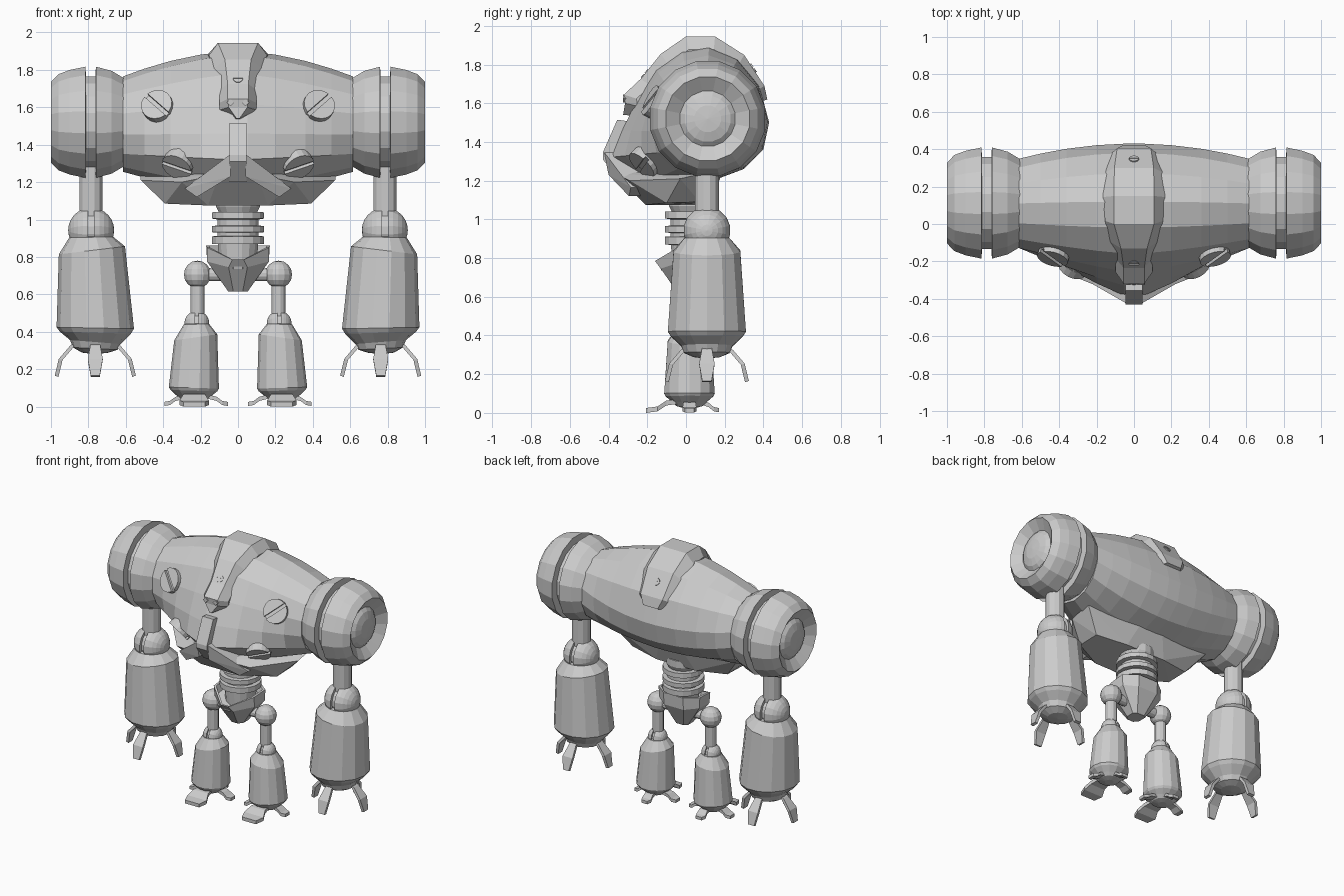
import bpy, bmesh
from math import sin, cos, pi, radians, sqrt
from mathutils import Vector, Matrix
from mathutils.bvhtree import BVHTree

if "Cube" in bpy.data.objects:
    bpy.data.objects.remove(bpy.data.objects["Cube"])


def finish(name, bm, mirror=False):
    bmesh.ops.remove_doubles(bm, verts=bm.verts, dist=1e-5)
    bmesh.ops.recalc_face_normals(bm, faces=bm.faces)
    me = bpy.data.meshes.new(name)
    bm.to_mesh(me)
    ob = bpy.data.objects.new(name, me)
    bpy.context.collection.objects.link(ob)
    if mirror:
        m = ob.modifiers.new("mirror", 'MIRROR')
        m.use_mirror_merge = False
    return ob


def loft(name, rings, mirror=False):
    """Skin closed rings of equal length and cap both ends."""
    bm = bmesh.new()
    vs = [[bm.verts.new(p) for p in r] for r in rings]
    n = len(vs[0])
    for a, b in zip(vs, vs[1:]):
        for i in range(n):
            j = (i + 1) % n
            bm.faces.new((a[i], a[j], b[j], b[i]))
    bm.faces.new(vs[0])
    bm.faces.new(vs[-1])
    return finish(name, bm, mirror)


def hull(name, pts, mirror=False):
    bm = bmesh.new()
    for p in pts:
        bm.verts.new(p)
    bmesh.ops.convex_hull(bm, input=bm.verts)
    bmesh.ops.dissolve_limit(bm, angle_limit=0.02, verts=bm.verts, edges=bm.edges)
    return finish(name, bm, mirror)


def lathe(name, M, prof, n=16, mirror=False):
    """Profile of (height, radius) turned round the local z axis of M."""
    return loft(name, [[M @ Vector((r * cos(2 * pi * (i + .5) / n), r * sin(2 * pi * (i + .5) / n), t))
                        for i in range(n)] for t, r in prof], mirror)


def at(x, y, z, axis='Z'):
    M = Matrix.Translation((x, y, z))
    return M @ Matrix.Rotation(pi / 2, 4, 'Y') if axis == 'X' else M


def ball(r, t0=-1.0, steps=6):
    ts = [t0 + (1 - t0) * sin(pi / 2 * i / steps) for i in range(steps + 1)]
    if t0 < 0:
        ts = [-cos(pi * i / 8) for i in range(9)]
    return [(t * r, r * sqrt(max(0, 1 - t * t))) for t in ts]


def limb(name, cx, cy, rows, n=14):
    """Rows of (radius, z, x shift, tilt): a can with a slanted shoulder."""
    loft(name, [[(cx + dx + r * cos(2 * pi * i / n), cy + r * sin(2 * pi * i / n), z - k * r * cos(2 * pi * i / n))
                 for i in range(n)] for r, z, dx, k in rows], True)


def digit(name, cx, cy, ang, path, off):
    """Bent plate running outwards; path of (distance, z, half width)."""
    rings = []
    for d, z, w in path:
        ring = [(d, -w, z), (d, w, z), (d + off[0], w, z + off[1]), (d + off[0], -w, z + off[1])]
        rings.append([Matrix.Translation((cx, cy, 0)) @ Matrix.Rotation(radians(ang), 4, 'Z') @ Vector(p)
                      for p in ring])
    loft(name, rings, True)


def screw(name, loc, normal, r, ang, mirror):
    M = Matrix.Translation(loc) @ normal.to_track_quat('Z', 'Y').to_matrix().to_4x4() \
        @ Matrix.Rotation(radians(ang), 4, 'Z')
    lathe(name + "_base", M, [(-r * .7, r * .98), (r * .08, r * .98)], 16, mirror)
    for s in (1, -1):
        arc = [(r * cos(radians(a)), s * r * sin(radians(a))) for a in range(8, 173, 20)] + \
              [(-r * cos(radians(8)), s * r * sin(radians(8)))]
        hull(name + "_head", [M @ Vector((x, y, z)) for x, y in arc for z in (-r * .3, r * .3)], mirror)


# barrel torso: centre section blended into round ends
mid = [(.12, 1.90), (.27, 1.83), (.38, 1.69), (.43, 1.5), (.40, 1.36), (.30, 1.26), (.14, 1.20),
       (-.05, 1.14), (-.25, 1.17), (-.40, 1.32), (-.34, 1.46), (-.26, 1.62), (-.16, 1.78), (-.02, 1.88)]
rings = []
for x in (-.615, -.5, -.36, -.2, -.05, .05, .2, .36, .5, .615):
    ring = []
    for i, (y, z) in enumerate(mid):
        a = 2 * pi * i / len(mid)
        w = (abs(x) / .615) ** min(2, max(1.2, 1.6 + 1.5 * y))
        ring.append((x, y + w * (.11 + .245 * sin(a) - y), z + w * (1.51 + .255 * cos(a) - z)))
    rings.append(ring)
torso = loft("torso", rings)

# belly pan under the torso
hull("belly_pan", [(s * x, y, z) for s in (1, -1) for x, y, z in (
    (.52, -.03, 1.21), (.52, .14, 1.25), (.30, -.29, 1.2), (.1, -.37, 1.24), (.1, .18, 1.22),
    (.39, -.1, 1.085), (.16, -.21, 1.075), (.39, .07, 1.09), (.16, .12, 1.075))])

# jaw strip and its two diagonal arms
hull("jaw_strip", [(s * .045, y, z) for s in (1, -1) for y, z in (
    (-.355, 1.515), (-.43, 1.345), (-.43, 1.31), (-.34, 1.2), (-.2, 1.2), (-.25, 1.5))])
hull("jaw_arm", [(x, y + d, z) for d in (0, .12) for x, y, z in (
    (.04, -.425, 1.35), (.04, -.40, 1.23), (.22, -.295, 1.12), (.285, -.285, 1.165))], True)

# crest running over the top
C = Vector((0, .11, 1.5))
rings = []
for y, z, wt, wb in ((-.325, 1.54, .008, .015), (-.315, 1.60, .05, .10), (-.32, 1.645, .055, .10),
                     (-.235, 1.725, .055, .10), (-.13, 1.855, .07, .13), (0, 1.945, .107, .155),
                     (.15, 1.945, .107, .165), (.30, 1.85, .105, .165), (.405, 1.69, .09, .14),
                     (.42, 1.62, .06, .09)):
    P = Vector((0, y, z))
    ring = [C + (P - C) * k + Vector((w, 0, 0)) for w, k in
            ((-wt, 1), (wt, 1), (wb, .85), (wb, .7), (-wb, .7), (-wb, .85))]
    rings.append(ring)
loft("crest", rings)
screw("crest_front_screw", (0, -.21, 1.75), Vector((0, -.77, .63)), .026, 0, False)
screw("crest_back_screw", (0, .345, 1.78), Vector((0, .83, .55)), .026, 0, False)
lathe("eye", at(.04, -.32, 1.625) @ Matrix.Rotation(pi / 2, 4, 'X') @ Matrix.Rotation(pi / 4, 4, 'Z'),
      [(-.03, .02), (.006, .02)], 4, True)

# big slotted screws set on the torso surface
bm = bmesh.new()
bm.from_mesh(torso.data)
tree = BVHTree.FromBMesh(bm)
for nm, x, z, ang in (("upper_screw", .43, 1.605, 40), ("lower_screw", .32, 1.295, 25)):
    hit, nrm, _, _ = tree.ray_cast(Vector((x, -2, z)), Vector((0, 1, 0)))
    screw(nm, hit, nrm, .085, ang, True)
bm.free()

# shoulder drums with groove and dished, domed end
lathe("shoulder", at(0, .112, 1.52, 'X'), [
    (.59, .22), (.61, .24), (.675, .28), (.76, .303), (.762, .25), (.813, .25), (.815, .303), (.90, .285),
    (.96, .262), (1.0, .22), (.95, .145), (.97, .12), (.985, .07), (.99, .001)], 16, True)

# arms
ax, ay = .785, .108
lathe("upper_arm", at(ax, ay, 0), [(.95, .064), (1.3, .064)], 12, True)
for s in (1, -1):
    M = at(ax, ay, .943, 'X') @ Matrix.Rotation(0 if s > 0 else pi, 4, 'X' if s > 0 else 'Y')
    lathe("elbow_half", M, ball(.123, .13), 16, True)
lathe("elbow_core", at(ax, ay, .943, 'X'), [(-.02, .1), (.02, .1)], 16, True)
limb("forearm", ax, ay, [(.09, .91, 0, 0), (.118, .905, 0, .02), (.177, .835, -.004, .12), (.207, .42, -.022, -.02),
                         (.19, .395, -.022, -.03), (.135, .345, -.022, -.08), (.12, .31, -.022, -.05),
                         (.07, .288, -.022, 0), (.001, .28, -.022, 0)])
for a in (0, 90, 180, 270):
    digit("claw", .763, ay, a, [(.105, .345, .024), (.135, .325, .027), (.195, .255, .04), (.217, .165, .024)],
          (-.02, -.006))

# spine with stacked discs
lathe("spine", at(0, .03, 0), [
    (1.12, .12), (1.07, .12), (1.04, .105), (1.04, .14), (1.005, .142), (1.0, .112), (.968, .112), (.965, .142),
    (.932, .142), (.93, .112), (.912, .112), (.91, .142), (.87, .142), (.868, .11), (.74, .10)], 16)

# pelvis bowl with a low front lip
def bowl(pts):
    return pts + [(-x, y, z) for x, y, z in reversed(pts)]


rim = [(.03, -.16, .785), (.165, -.05, .85), (.17, .08, .86), (.08, .15, .86)]
loft("pelvis", [bowl([(x * .8, y * .8, z - .05) for x, y, z in rim]),
                bowl([(x * .9, y * .9, z) for x, y, z in rim]),
                bowl(rim),
                bowl([(.05, -.13, .745), (.165, -.04, .775), (.165, .08, .78), (.08, .145, .77)]),
                bowl([(.025, -.04, .615), (.052, -.01, .615), (.052, .05, .615), (.03, .07, .615)])])

# legs
lx, ly = .217, .018
lathe("hip_axle", at(0, ly, .705, 'X'), [(.03, .036), (lx, .036)], 12, True)
lathe("hip_ball", at(lx, ly, .706), ball(.074), 14, True)
lathe("thigh", at(lx, ly, 0), [(.44, .039), (.70, .039)], 12, True)
for s in (1, -1):
    M = at(lx + .003, ly, .447, 'X') @ Matrix.Rotation(0 if s > 0 else pi, 4, 'Y')
    lathe("knee_half", M, ball(.066, .14), 14, True)
lathe("knee_core", at(lx + .003, ly, .447, 'X'), [(-.012, .054), (.012, .054)], 14, True)
limb("shin", .222, ly, [(.05, .445, 0, 0), (.068, .44, 0, .02), (.115, .37, .004, .14), (.134, .10, .014, -.03),
                        (.125, .085, .014, -.03), (.09, .055, .012, 0), (.07, .035, .012, 0), (.03, .025, .012, 0)])
for a in (0, 90, 180):
    k = .9 if a == 90 else 1
    digit("toe", .224, ly, a, [(.05, .045, .028), (.11 * k, .03, .032), (.14 * k, .008, .036), (.17 * k, .003, .024)],
          (0, .022))
digit("front_toe", .234, ly, -90, [(.04, .05, .045), (.12, .038, .06), (.165, .008, .078), (.225, 0, .058)], (0, .025))
